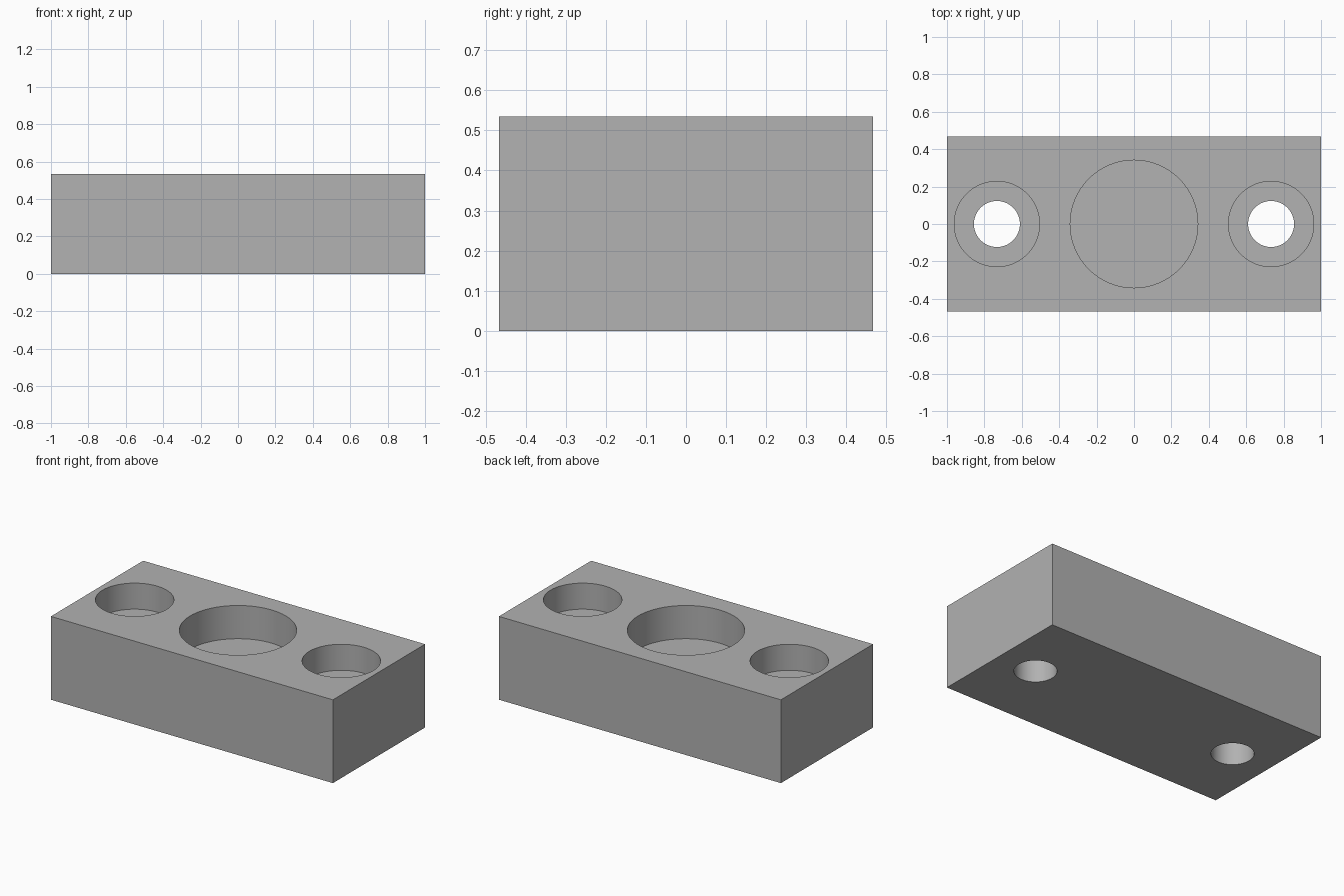
import bpy
import math

cube = bpy.data.objects.get("Cube")
if cube:
    bpy.data.objects.remove(cube, do_unlink=True)

LENGTH, WIDTH, HEIGHT = 2.0, 0.934, 0.534
HOLE_X = 0.733

# Single grey finish
grey = bpy.data.materials.new("plain grey")
grey.use_nodes = True
colour = (0.445, 0.445, 0.445, 1)
grey.diffuse_color = colour
grey.node_tree.nodes["Principled BSDF"].inputs["Base Color"].default_value = colour

# Rectangular block
bpy.ops.mesh.primitive_cube_add(size=1, location=(0, 0, HEIGHT / 2))
block = bpy.context.object
block.name = "mounting_block"
block.scale = (LENGTH, WIDTH, HEIGHT)
bpy.ops.object.transform_apply(location=True, rotation=False, scale=True)
block.data.materials.append(grey)


def bore(name, x, radius, floor):
    """Cut a vertical round hole from above the block down to floor."""
    top = HEIGHT + 0.1
    bpy.ops.mesh.primitive_cylinder_add(
        vertices=96, radius=radius, depth=top - floor,
        location=(x, 0, (top + floor) / 2))
    cutter = bpy.context.object
    cutter.name = name
    cutter.data.materials.append(grey)
    cutter.hide_render = True
    mod = block.modifiers.new(name, "BOOLEAN")
    mod.operation = "DIFFERENCE"
    mod.solver = "EXACT"
    mod.object = cutter
    bpy.context.view_layer.objects.active = block
    bpy.ops.object.modifier_apply(modifier=mod.name)
    bpy.data.objects.remove(cutter, do_unlink=True)


# Central blind pocket, then a counterbored screw hole at each end
bore("centre_pocket", 0, 0.341, HEIGHT - 0.213)
for side, sign in (("left", 1), ("right", -1)):
    bore(side + "_counterbore", sign * HOLE_X, 0.228, HEIGHT - 0.167)
    bore(side + "_screw_hole", sign * HOLE_X, 0.123, -0.1)

# Smooth bore walls, crisp edges
bpy.ops.object.select_all(action="DESELECT")
block.select_set(True)
bpy.context.view_layer.objects.active = block
bpy.ops.object.shade_smooth_by_angle(angle=math.radians(30))
